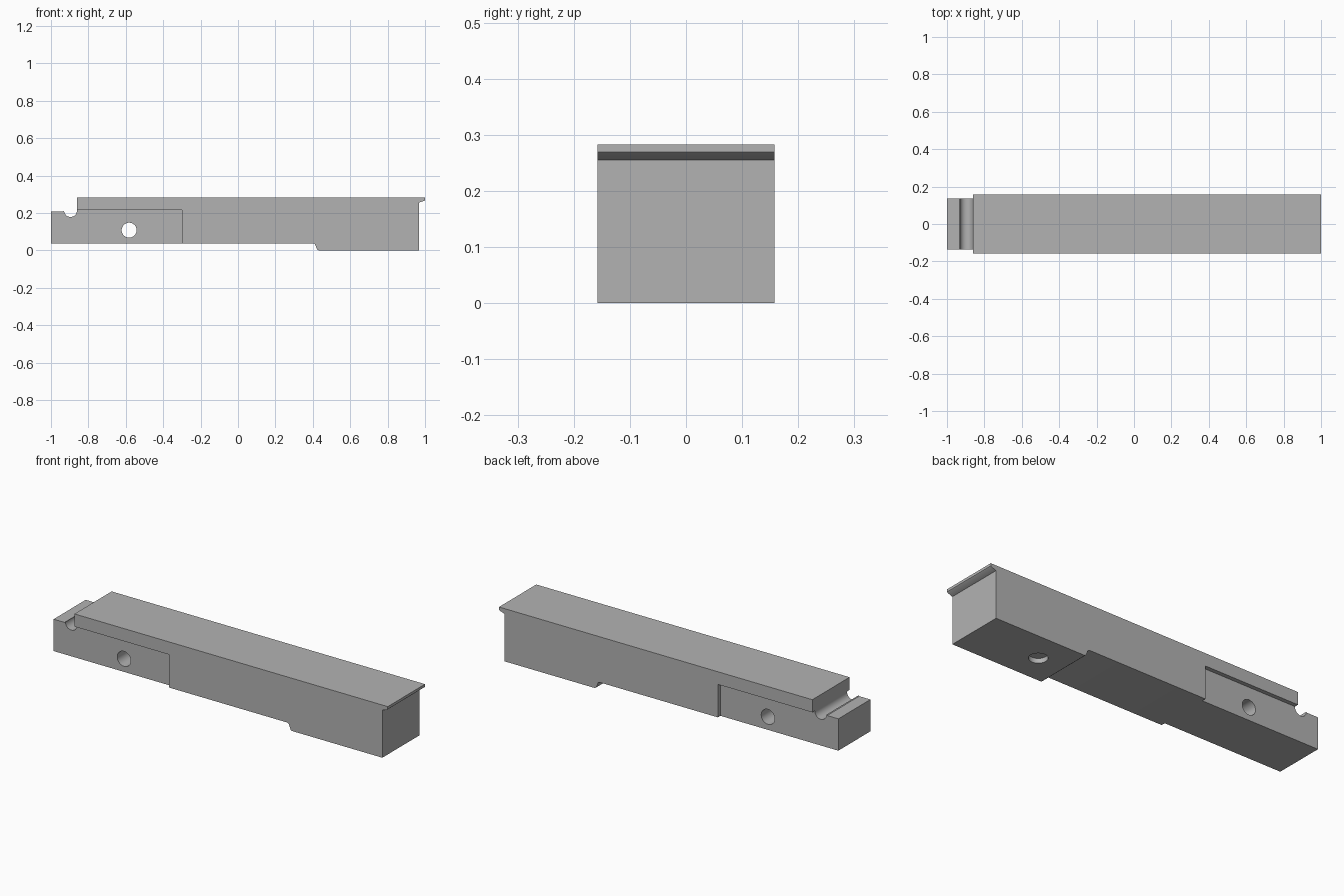
import bpy, bmesh, math
from mathutils import Matrix

cube = bpy.data.objects.get("Cube")
if cube:
    bpy.data.objects.remove(cube, do_unlink=True)

# Colour
grey = bpy.data.materials.new("plain grey")
grey.use_nodes = True
colour = (0.45, 0.45, 0.45, 1)
grey.diffuse_color = colour
grey.node_tree.nodes["Principled BSDF"].inputs["Base Color"].default_value = colour

HALF_WIDTH, NARROW, TOP = 0.158, 0.136, 0.283


def make_object(name, bm):
    bmesh.ops.recalc_face_normals(bm, faces=bm.faces)
    mesh = bpy.data.meshes.new(name)
    bm.to_mesh(mesh)
    bm.free()
    mesh.materials.append(grey)
    obj = bpy.data.objects.new(name, mesh)
    bpy.context.collection.objects.link(obj)
    return obj


def box(name, low, high):
    bm = bmesh.new()
    bmesh.ops.create_cube(bm, size=1)
    for v in bm.verts:
        v.co = [a + (b - a) * (c + 0.5) for a, b, c in zip(low, high, v.co)]
    return make_object(name, bm)


def cylinder(name, radius, depth, centre, axis=None):
    bm = bmesh.new()
    turn = Matrix.Rotation(math.pi / 2, 4, axis) if axis else Matrix()
    bmesh.ops.create_cone(bm, cap_ends=True, segments=48, radius1=radius, radius2=radius,
                          depth=depth, matrix=Matrix.Translation(centre) @ turn)
    return make_object(name, bm)


def cut(obj, cutter):
    mod = obj.modifiers.new(cutter.name, 'BOOLEAN')
    mod.operation, mod.solver, mod.object = 'DIFFERENCE', 'EXACT', cutter
    bpy.context.view_layer.objects.active = obj
    bpy.ops.object.modifier_apply(modifier=mod.name)
    bpy.data.objects.remove(cutter, do_unlink=True)


# Bar: side profile with lip, underside step and round cross groove
groove_r = 0.0345
groove = [(-0.8955 + groove_r * math.cos(a), 0.213 - groove_r * math.sin(a))
          for a in (math.pi * i / 16 for i in range(17))]
profile = [(-1, 0.038), (0.403, 0.038), (0.411, 0.034), (0.423, 0.005), (0.431, 0),
           (0.968, 0), (0.968, 0.255), (0.996, 0.265), (1, 0.269), (1, TOP),
           (-0.861, TOP)] + groove + [(-0.934, 0.209), (-1, 0.209)]
bm = bmesh.new()
face = bm.faces.new([bm.verts.new((x, -HALF_WIDTH, z)) for x, z in profile])
side = bmesh.ops.extrude_face_region(bm, geom=[face])
for v in side["geom"]:
    if isinstance(v, bmesh.types.BMVert):
        v.co.y = HALF_WIDTH
bar = make_object("bar", bm)

# Narrowed tongue, cross hole and underside socket
for sign in (-1, 1):
    ys = sorted((sign * NARROW, sign * 0.3))
    cut(bar, box("side_relief", (-1.1, ys[0], -0.1), (-0.3, ys[1], 0.215)))
cut(bar, cylinder("cross_hole", 0.04, 1, (-0.582, 0, 0.108), 'X'))
cut(bar, cylinder("underside_socket", 0.046, 0.05, (0.58, 0, 0), None))

bpy.ops.object.select_all(action='DESELECT')
bar.select_set(True)
bpy.context.view_layer.objects.active = bar
bpy.ops.object.shade_smooth_by_angle(angle=math.radians(30))
